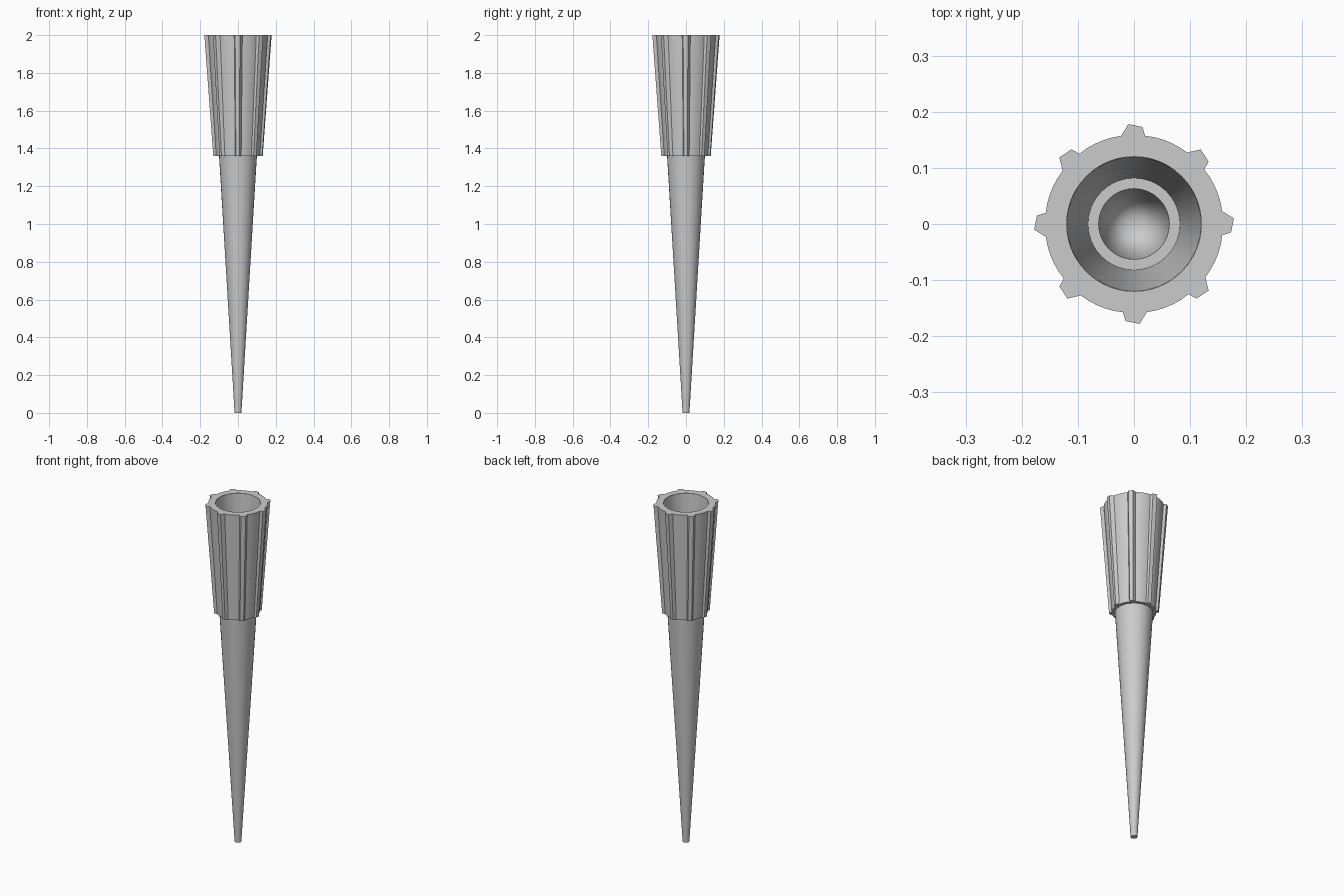
import bpy, bmesh, math

cube = bpy.data.objects.get("Cube")
if cube:
    bpy.data.objects.remove(cube)

# Single plastic colour
plastic = bpy.data.materials.new("grey_plastic")
plastic.use_nodes = True
GREY = (0.6, 0.6, 0.6, 1)
plastic.diffuse_color = GREY
plastic.node_tree.nodes["Principled BSDF"].inputs["Base Color"].default_value = GREY

TOP, STEP = 2.0, 1.36
RIBS = 8


def circle(radius, z, count):
    steps = [math.tau * i / count for i in range(count)]
    return [(radius * math.cos(a), radius * math.sin(a), z) for a in steps]


def ribbed(scale, z):
    """Outline of the collar: skewed ribs joined by round arcs."""
    rib = [(0.157, -0.020), (0.173, -0.015), (0.178, 0.010), (0.157, 0.023)]
    sector = [(math.hypot(x, y), math.atan2(y, x)) for x, y in rib]
    start, end = sector[-1][1], math.tau / RIBS + sector[0][1]
    sector += [(0.159, start + (end - start) * k / 5) for k in range(1, 5)]
    ring = []
    for i in range(RIBS):
        for r, a in sector:
            a += math.tau * i / RIBS
            ring.append((scale * r * math.cos(a), scale * r * math.sin(a), z))
    return ring


def loft(name, rings, apex=None, cap_first=False):
    """Skin equal-length rings, closing the ends with a cap or a point."""
    bm = bmesh.new()
    loops = [[bm.verts.new(p) for p in ring] for ring in rings]
    n = len(loops[0])
    for a, b in zip(loops, loops[1:]):
        for i in range(n):
            j = (i + 1) % n
            bm.faces.new((a[i], a[j], b[j], b[i]))
    if cap_first:
        bm.faces.new(loops[0][::-1])
    if apex:
        point = bm.verts.new(apex)
        for i in range(n):
            bm.faces.new((loops[-1][i], loops[-1][(i + 1) % n], point))
    mesh = bpy.data.meshes.new(name)
    bm.to_mesh(mesh)
    bm.free()
    mesh.materials.append(plastic)
    obj = bpy.data.objects.new(name, mesh)
    bpy.context.collection.objects.link(obj)
    bpy.ops.object.select_all(action="DESELECT")
    obj.select_set(True)
    bpy.context.view_layer.objects.active = obj
    bpy.ops.object.shade_smooth_by_angle(angle=math.radians(20))
    return obj


# Long tapered shaft
loft("tapered_shaft", [circle(0.018, 0, 32), circle(0.1, STEP, 32)], cap_first=True)

# Ribbed collar outside, from the underside lip up to the rim
count = len(ribbed(1, 0))
loft("ribbed_collar", [circle(0.1, STEP, count), ribbed(0.735, STEP),
                       ribbed(1, TOP), circle(0.12, TOP, count)])

# Hollow inside: upper socket, ledge and narrowing bore
loft("inner_bore", [circle(0.12, TOP, 32), circle(0.082, STEP, 32),
                    circle(0.063, STEP, 32)], apex=(0, 0, 0.02))
